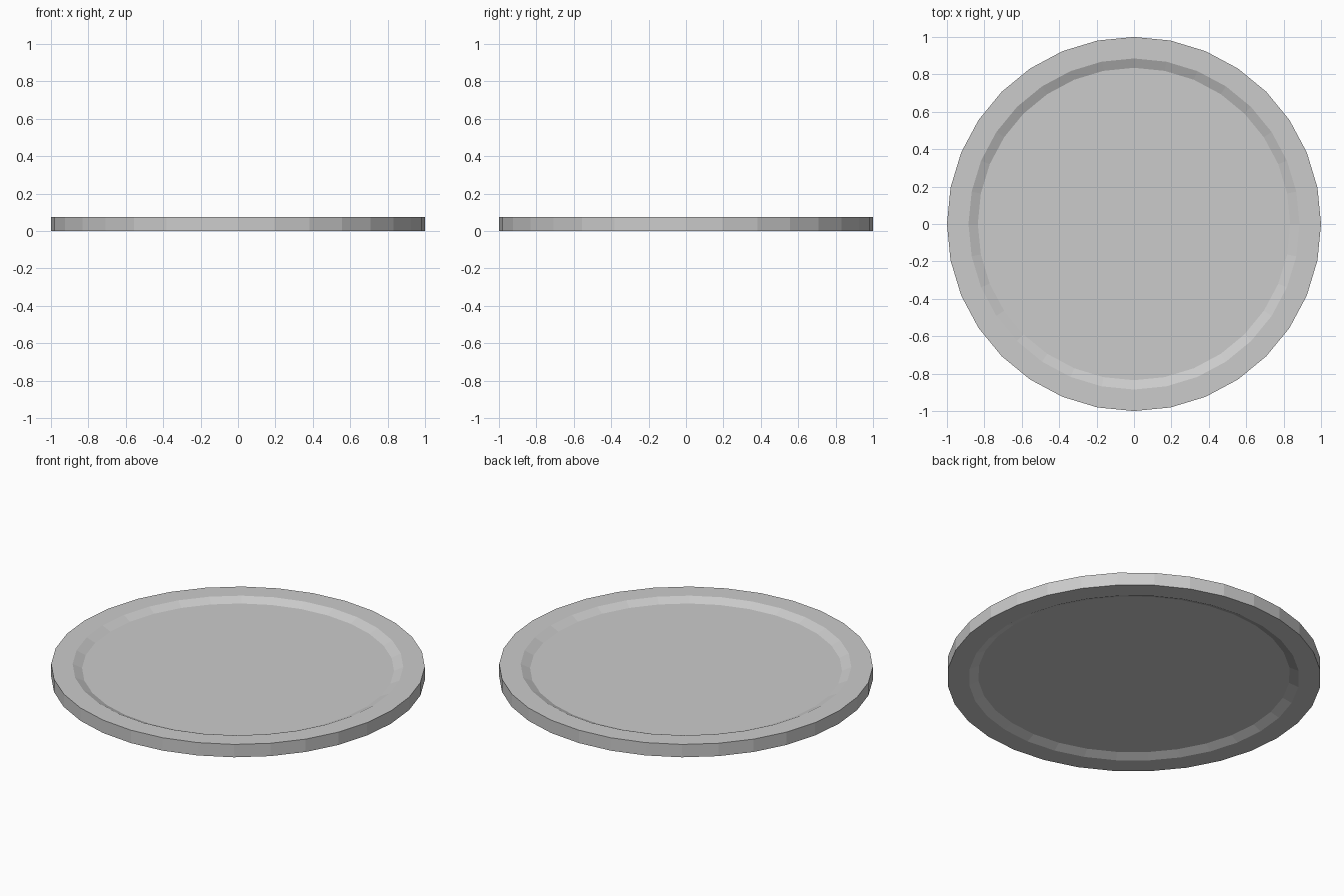
import bpy, bmesh, math

if "Cube" in bpy.data.objects:
    bpy.data.objects.remove(bpy.data.objects["Cube"])

SIDES = 32
HEIGHT = 0.076
DEPTH = 0.023

# Profile (radius, height) from the underside recess, round the rim, to the top recess
profile = [(0.835, DEPTH), (0.885, 0.0), (1.0, 0.0),
           (1.0, HEIGHT), (0.885, HEIGHT), (0.835, HEIGHT - DEPTH)]

bm = bmesh.new()
rings = []
for r, z in profile:
    rings.append([bm.verts.new((r * math.cos(math.tau * i / SIDES),
                                r * math.sin(math.tau * i / SIDES), z))
                  for i in range(SIDES)])

# Rim and sloped recess walls
for a, b in zip(rings, rings[1:]):
    for i in range(SIDES):
        j = (i + 1) % SIDES
        bm.faces.new((a[i], a[j], b[j], b[i]))

# Recess floors
bm.faces.new(rings[-1])
bm.faces.new(rings[0][::-1])
bmesh.ops.recalc_face_normals(bm, faces=bm.faces)

mesh = bpy.data.meshes.new("coin_disc")
bm.to_mesh(mesh)
bm.free()
bpy.context.collection.objects.link(bpy.data.objects.new("coin_disc", mesh))
